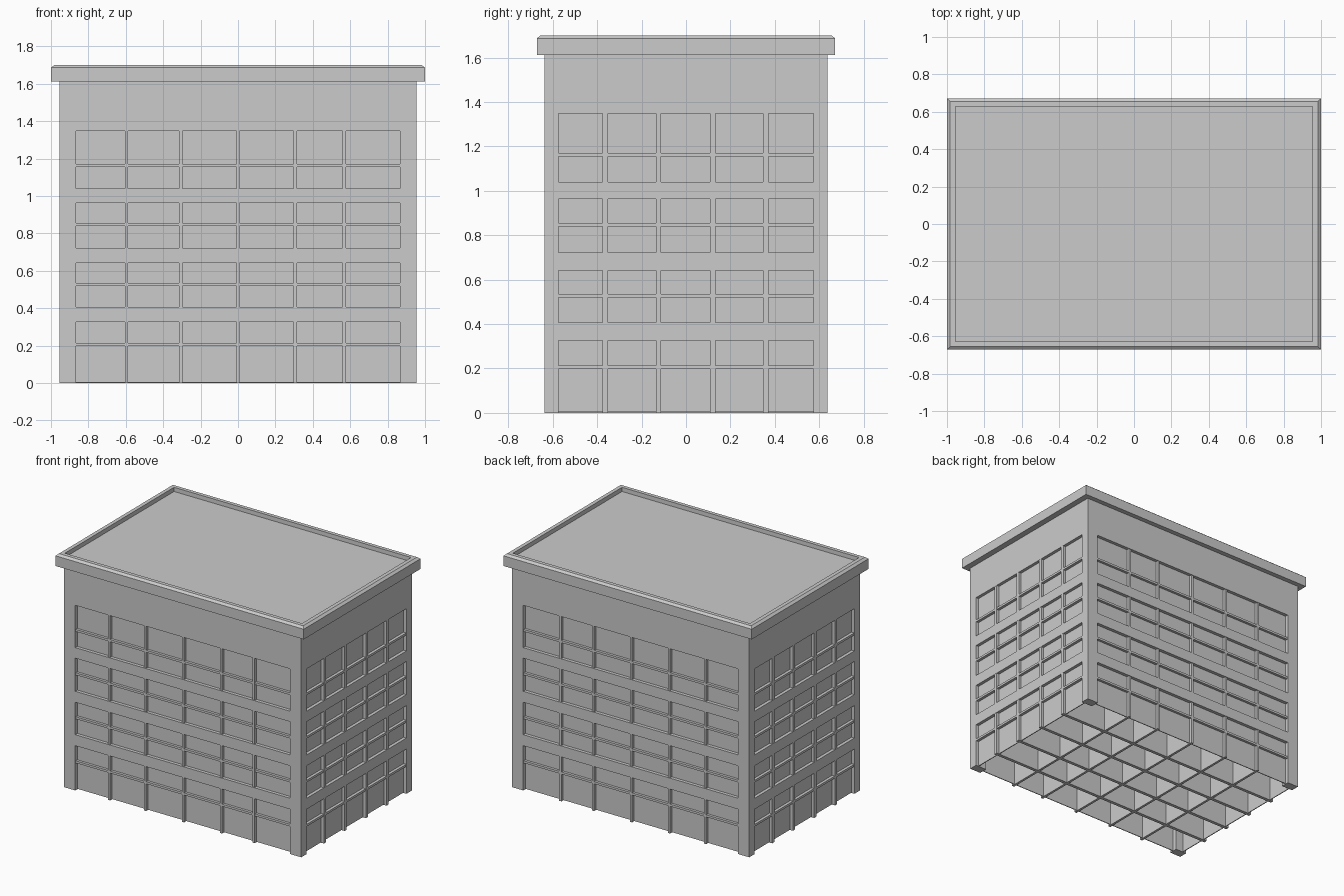
import bpy, bmesh

if "Cube" in bpy.data.objects:
    bpy.data.objects.remove(bpy.data.objects["Cube"])

WX, WY = 0.955, 0.637        # outer wall half sizes
OX, OY = 0.865, 0.574        # window opening half sizes
PX, PY = 0.932, 0.613        # glazing plane half sizes


def box(name, x0, x1, y0, y1, z0, z1):
    bm = bmesh.new()
    bmesh.ops.create_cube(bm, size=1)
    for v in bm.verts:
        v.co = (x1 if v.co.x > 0 else x0,
                y1 if v.co.y > 0 else y0,
                z1 if v.co.z > 0 else z0)
    me = bpy.data.meshes.new(name)
    bm.to_mesh(me)
    bm.free()
    ob = bpy.data.objects.new(name, me)
    bpy.context.collection.objects.link(ob)
    return ob


# Solid wall bands between the window rows
for z0, z1 in [(0.326, 0.406), (0.642, 0.722), (0.963, 1.04), (1.348, 1.612)]:
    box("wall_band", -WX, WX, -WY, WY, z0, z1)

# Corner piers
for sx in (-1, 1):
    for sy in (-1, 1):
        x = sorted((sx * OX, sx * WX))
        y = sorted((sy * OY, sy * WY))
        box("corner_pier", *x, *y, 0, 1.4)

# Thin glazing walls set back from the facade
for s in (-1, 1):
    y = sorted((s * PY, s * (PY - 0.006)))
    box("window_panes_long", -PX, PX, *y, 0.003, 1.4)
    x = sorted((s * PX, s * (PX - 0.006)))
    box("window_panes_short", *x, -PY, PY, 0.003, 1.4)

# Mullions run right through the building, forming the cell grid underneath
for x in (-0.596, -0.306, 0, 0.306, 0.569):
    box("mullion_front_back", x - 0.009, x + 0.009, -WY + 0.004, WY - 0.004, 0, 1.4)
for y in (-0.363, -0.124, 0.12, 0.359):
    box("mullion_side", -WX + 0.001, WX - 0.001, y - 0.012, y + 0.012, 0, 1.4)

# Horizontal window bars, also running through as floors
for z in (0.206, 0.527, 0.847, 1.163):
    box("transom", -WX + 0.002, WX - 0.002, -WY + 0.005, WY - 0.005, z - 0.008, z + 0.008)

# Roof cornice: overhanging block, chamfered top edge, sunken roof
roof = box("roof_cornice", -1, 1, -0.672, 0.672, 1.612, 1.686)
bm = bmesh.new()
bm.from_mesh(roof.data)
bm.normal_update()
top = max(bm.faces, key=lambda f: f.normal.z)


def step(half_x, half_y, z):
    global top
    bmesh.ops.inset_region(bm, faces=[top], thickness=0.005)
    for v in top.verts:
        v.co = (half_x if v.co.x > 0 else -half_x,
                half_y if v.co.y > 0 else -half_y, z)
    bm.normal_update()


step(0.983, 0.655, 1.70)
step(0.955, 0.628, 1.70)
step(0.954, 0.627, 1.67)
bm.to_mesh(roof.data)
bm.free()
